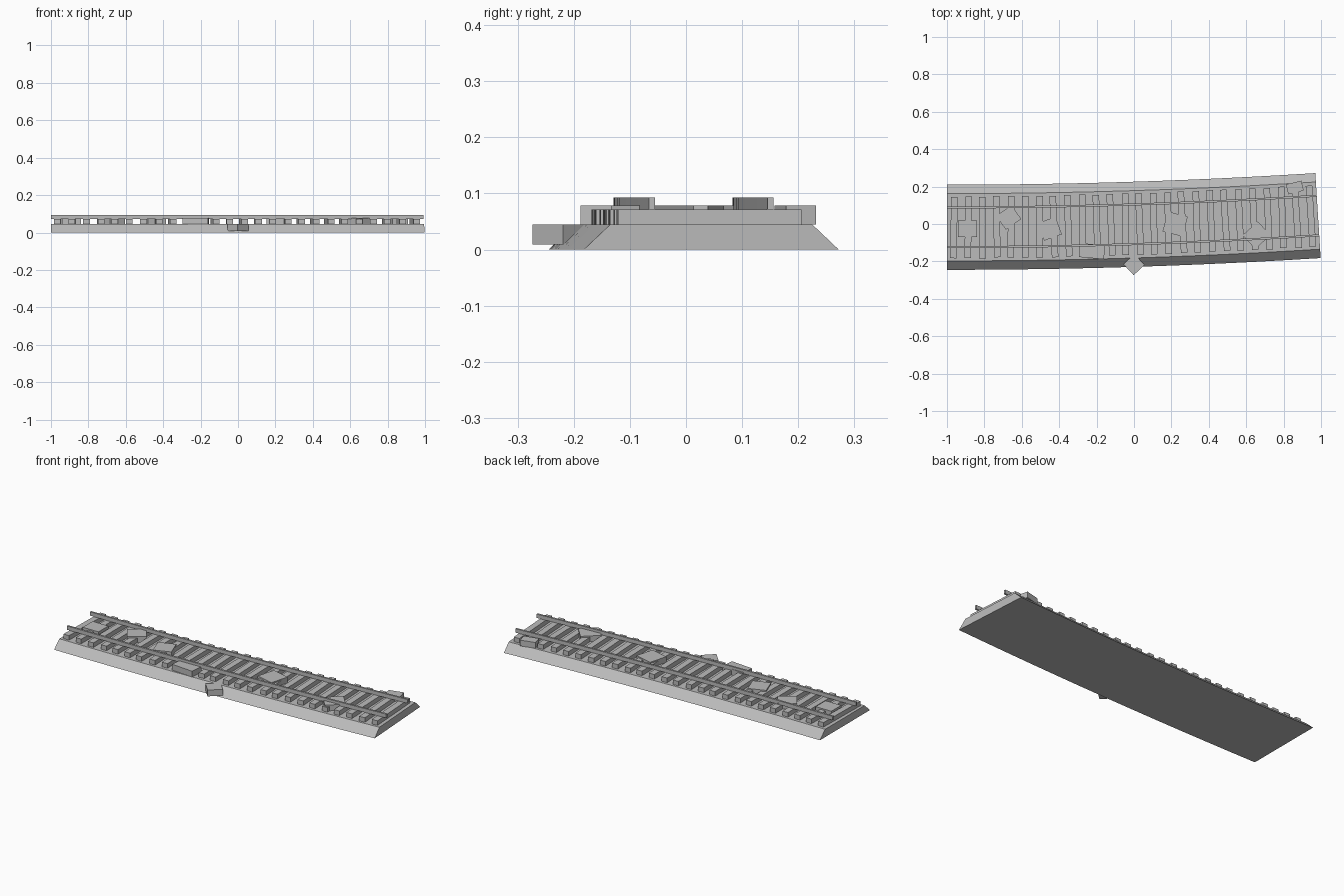
import bpy, bmesh, math, random
from mathutils import Matrix, Vector

random.seed(4)
cube = bpy.data.objects.get("Cube")
if cube:
    bpy.data.objects.remove(cube, do_unlink=True)

RADIUS = 31.5
LENGTH = 1.985
START_Y = -0.0175

grey = bpy.data.materials.new("plain_grey")
grey.use_nodes = True
grey.diffuse_color = (0.5, 0.5, 0.5, 1)
grey.node_tree.nodes["Principled BSDF"].inputs["Base Color"].default_value = (0.5, 0.5, 0.5, 1)


def on_track(s, side, z):
    """Point at distance s along the gently curved track, offset sideways."""
    a = s / RADIUS
    r = RADIUS - side
    return Vector((-1 + r * math.sin(a), START_Y + RADIUS - r * math.cos(a), z))


def finish(name, bm):
    bmesh.ops.recalc_face_normals(bm, faces=bm.faces)
    mesh = bpy.data.meshes.new(name)
    bm.to_mesh(mesh)
    bm.free()
    mesh.materials.append(grey)
    obj = bpy.data.objects.new(name, mesh)
    bpy.context.collection.objects.link(obj)
    return obj


def sweep(name, profile, steps=12):
    bm = bmesh.new()
    rings = [[bm.verts.new(on_track(LENGTH * i / steps, y, z)) for y, z in profile]
             for i in range(steps + 1)]
    n = len(profile)
    for a, b in zip(rings, rings[1:]):
        for j in range(n):
            k = (j + 1) % n
            bm.faces.new((a[j], a[k], b[k], b[j]))
    bm.faces.new(rings[0])
    bm.faces.new(rings[-1])
    return finish(name, bm)


def box(name, centre, size, angle):
    bm = bmesh.new()
    bmesh.ops.create_cube(bm, size=1, matrix=Matrix.Translation(centre)
                          @ Matrix.Rotation(angle, 4, "Z") @ Matrix.Diagonal((*size, 1)))
    return finish(name, bm)


# Gravel bed with sloped sides
sweep("gravel_bed", [(-0.2275, 0), (0.2275, 0), (0.18, 0.045), (-0.18, 0.045)])

# Two rails
for name, y in (("right_rail", -0.106), ("left_rail", 0.106)):
    sweep(name, [(y - 0.0055, 0.071), (y + 0.0055, 0.071),
                 (y + 0.0055, 0.093), (y - 0.0055, 0.093)])

# Slightly uneven cross ties
TIES = 26
for i in range(TIES):
    s = 0.037 + i * 1.91 / (TIES - 1)
    box(f"tie_{i + 1}", on_track(s, random.uniform(-0.003, 0.003), 0.058),
        (0.035, 0.328, 0.026), s / RADIUS + random.uniform(-0.025, 0.025))

# Flat stones lying on the bed: x, y, length, width, turn in degrees
stones = [
    (-0.89, -0.025, 0.10, 0.09, 0),
    (-0.67, 0.035, 0.10, 0.09, 35),
    (-0.45, -0.025, 0.10, 0.10, 20),
    (-0.225, -0.145, 0.135, 0.075, -5),
    (0.22, 0.0, 0.11, 0.11, -15),
    (0.655, -0.06, 0.11, 0.10, 42),
    (0.86, 0.195, 0.085, 0.055, 14),
]
for i, (x, y, length, width, turn) in enumerate(stones):
    box(f"stone_{i + 1}", (x, y, 0.0618), (length, width, 0.0336), math.radians(turn))

# Loose stone on the side slope
box("slope_stone", (0, -0.217, 0.027), (0.08, 0.08, 0.036), math.radians(43))
